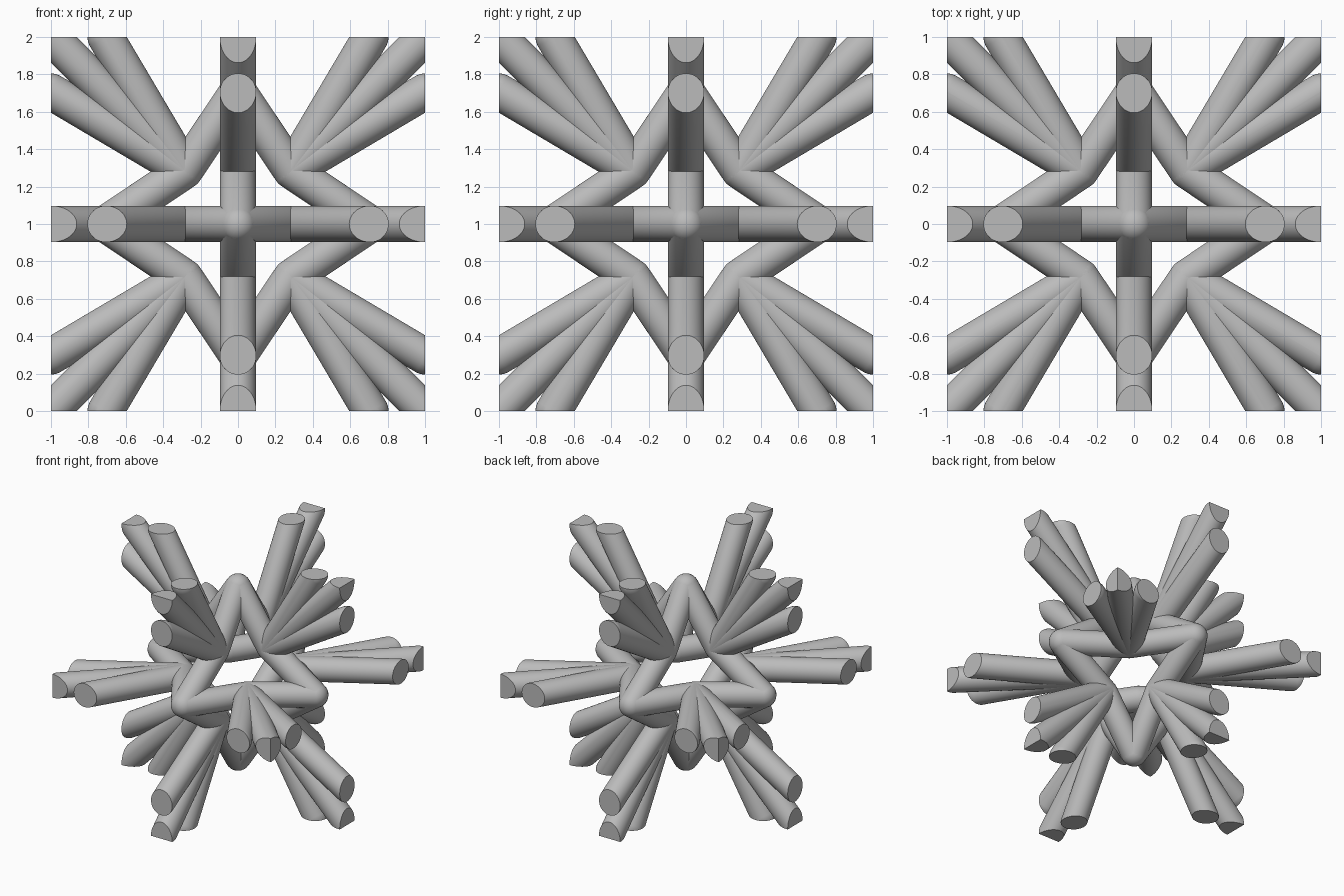
import bpy, bmesh
from math import pi, sin, cos
from mathutils import Vector, Matrix

cube = bpy.data.objects.get("Cube")
if cube:
    bpy.data.objects.remove(cube, do_unlink=True)

RADIUS = 0.0975   # strut radius
NODE = 0.285      # offset of the inner nodes on both plane axes
TIP = 0.71        # distance of the star tips along each axis
BRANCH = 0.708    # where side spokes leave the bounding cube

grey = bpy.data.materials.new("light_grey")
grey.use_nodes = True
colour = (0.5, 0.5, 0.5, 1)
grey.diffuse_color = colour
grey.node_tree.nodes["Principled BSDF"].inputs["Base Color"].default_value = colour


def add_strut(target, start, end):
    """Round-ended strut, trimmed flat where it leaves the bounding cube."""
    axis = end - start
    length = axis.length
    arc = [i * pi / 12 for i in range(7)]
    profile = [(sin(t), -cos(t), 0) for t in arc]
    profile += [(cos(t), sin(t), length) for t in arc]
    bm = bmesh.new()
    verts = [bm.verts.new((RADIUS * r, 0, RADIUS * z + base)) for r, z, base in profile]
    edges = [bm.edges.new(pair) for pair in zip(verts, verts[1:])]
    bmesh.ops.spin(bm, geom=verts + edges, cent=(0, 0, 0), axis=(0, 0, 1),
                   angle=2 * pi, steps=48)
    bmesh.ops.remove_doubles(bm, verts=bm.verts, dist=1e-5)
    turn = Vector((0, 0, 1)).rotation_difference(axis).to_matrix().to_4x4()
    bmesh.ops.transform(bm, matrix=Matrix.Translation(start) @ turn, verts=bm.verts)
    # flat trimmed ends
    for i in range(3):
        if abs(end[i]) > 0.99:
            normal = Vector((0, 0, 0))
            normal[i] = 1 if end[i] > 0 else -1
            bmesh.ops.bisect_plane(bm, geom=bm.verts[:] + bm.edges[:] + bm.faces[:],
                                   dist=1e-5, plane_co=normal, plane_no=normal,
                                   clear_outer=True)
            rim = [e for e in bm.edges if e.is_boundary]
            bmesh.ops.holes_fill(bm, edges=rim, sides=0)
    bmesh.ops.recalc_face_normals(bm, faces=bm.faces)
    piece = bpy.data.meshes.new("piece")
    bm.to_mesh(piece)
    bm.free()
    target.from_mesh(piece)
    bpy.data.meshes.remove(piece)


def build(name, ends):
    """Repeat struts from every node to the given ends in all three planes."""
    bm = bmesh.new()
    for plane in range(3):
        for su in (-1, 1):
            for sv in (-1, 1):
                def point(u, v):
                    p = Vector((0, 0, 0))
                    p[plane], p[(plane + 1) % 3] = su * u, sv * v
                    return p
                for u, v in ends:
                    add_strut(bm, point(NODE, NODE), point(u, v))
    mesh = bpy.data.meshes.new(name)
    bm.to_mesh(mesh)
    bm.free()
    mesh.materials.append(grey)
    obj = bpy.data.objects.new(name, mesh)
    obj.location.z = 1
    bpy.context.collection.objects.link(obj)
    bpy.ops.object.select_all(action='DESELECT')
    obj.select_set(True)
    bpy.context.view_layer.objects.active = obj
    bpy.ops.object.shade_smooth_by_angle(angle=pi / 6)


# Inner star cage, then the three-way spokes on each node
build("star_frame", [(TIP, 0), (0, TIP)])
build("corner_spokes", [(1, 1)])
build("side_spokes", [(BRANCH, 1), (1, BRANCH)])
